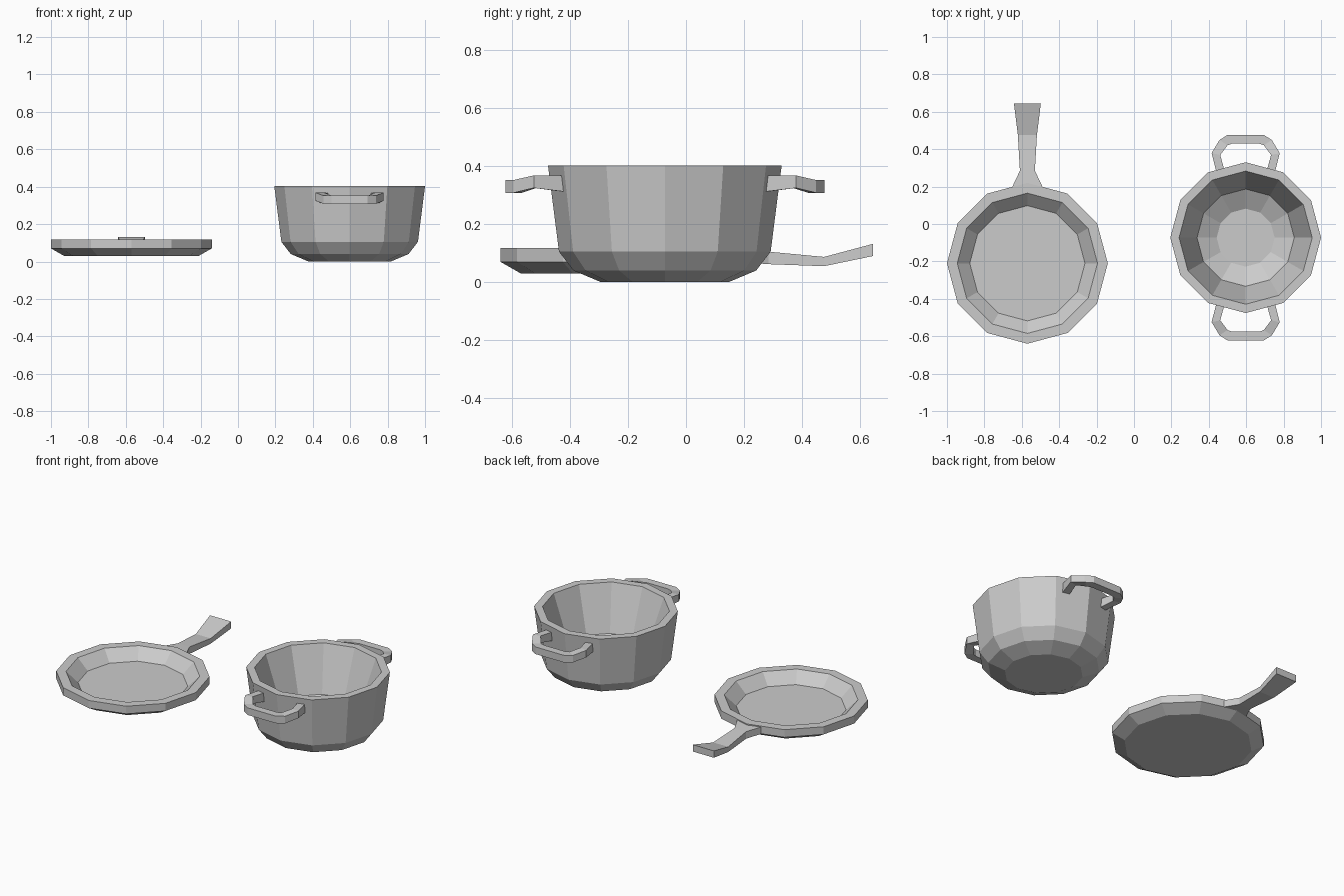
import bpy, bmesh, math

if "Cube" in bpy.data.objects:
    bpy.data.objects.remove(bpy.data.objects["Cube"])

PAN = (-0.57, -0.21)
POT = (0.597, -0.073)


def loft(name, rings):
    """Skin a list of equal-size rings and cap both ends."""
    bm = bmesh.new()
    vr = [[bm.verts.new(p) for p in ring] for ring in rings]
    for a, b in zip(vr, vr[1:]):
        n = len(a)
        for i in range(n):
            j = (i + 1) % n
            bm.faces.new((a[i], a[j], b[j], b[i]))
    bm.faces.new(vr[0])
    bm.faces.new(vr[-1])
    bmesh.ops.recalc_face_normals(bm, faces=bm.faces)
    me = bpy.data.meshes.new(name)
    bm.to_mesh(me)
    bm.free()
    ob = bpy.data.objects.new(name, me)
    bpy.context.collection.objects.link(ob)
    return ob


def vessel(name, centre, profile, sides=12):
    """Round open vessel: profile runs from outer bottom to inner floor."""
    step = math.tau / sides
    return loft(name, [[(centre[0] + r * math.cos(i * step),
                         centre[1] + r * math.sin(i * step), z)
                        for i in range(sides)] for r, z in profile])


# Frying pan dish
vessel("pan_dish", PAN, [(0.36, 0.03), (0.43, 0.07), (0.43, 0.117),
                         (0.375, 0.117), (0.308, 0.052)])

# Pan handle: y, half width, bottom z, top z
handle = [(0.175, 0.092, 0.07, 0.113), (0.285, 0.04, 0.062, 0.105),
          (0.476, 0.051, 0.055, 0.087), (0.645, 0.072, 0.09, 0.132)]
loft("pan_handle", [[(PAN[0] - w, y, lo), (PAN[0] + w, y, lo),
                     (PAN[0] + w, y, hi), (PAN[0] - w, y, hi)]
                    for y, w, lo, hi in handle])

# Cooking pot body
vessel("pot_body", POT, [(0.22, 0.0), (0.315, 0.04), (0.365, 0.105),
                         (0.403, 0.403), (0.356, 0.403),
                         (0.26, 0.13), (0.155, 0.07)])

# Pot side handles: outer x, y, inner x, y, bottom z, top z (half of the loop)
half = [(0.155, 0.345, 0.112, 0.355, 0.312, 0.367),
        (0.182, 0.452, 0.136, 0.442, 0.325, 0.368),
        (0.140, 0.522, 0.097, 0.494, 0.308, 0.352),
        (0.096, 0.550, 0.072, 0.503, 0.308, 0.352)]
loop = half + [(-a, b, -c, d, lo, hi) for a, b, c, d, lo, hi in reversed(half)]
for name, s in (("pot_handle_back", 1), ("pot_handle_front", -1)):
    loft(name, [[(POT[0] + a, POT[1] + s * b, lo), (POT[0] + a, POT[1] + s * b, hi),
                 (POT[0] + c, POT[1] + s * d, hi), (POT[0] + c, POT[1] + s * d, lo)]
                for a, b, c, d, lo, hi in loop])
